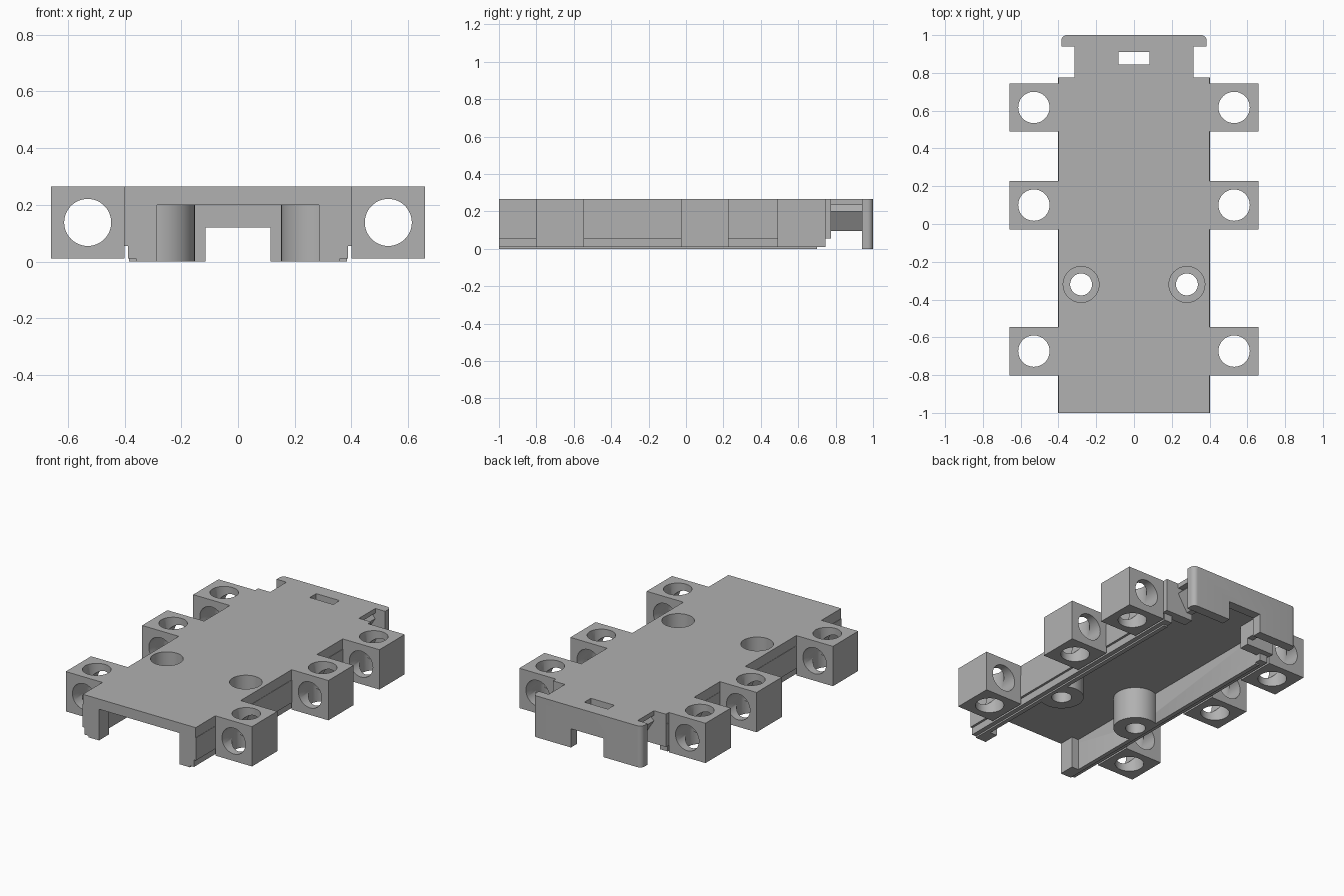
import bpy, bmesh, math
from mathutils import Vector, Matrix

cube = bpy.data.objects.get("Cube")
if cube:
    bpy.data.objects.remove(cube, do_unlink=True)

grey = bpy.data.materials.new("mid_grey")
grey.use_nodes = True
grey.diffuse_color = (0.44, 0.44, 0.44, 1)
grey.node_tree.nodes["Principled BSDF"].inputs["Base Color"].default_value = (0.44, 0.44, 0.44, 1)


def make(name, bm):
    bmesh.ops.recalc_face_normals(bm, faces=bm.faces)
    mesh = bpy.data.meshes.new(name)
    bm.to_mesh(mesh)
    bm.free()
    mesh.materials.append(grey)
    ob = bpy.data.objects.new(name, mesh)
    bpy.context.collection.objects.link(ob)
    return ob


def box(name, x, y, z):
    bm = bmesh.new()
    bmesh.ops.create_cube(bm, size=1)
    for v in bm.verts:
        v.co = Vector([(r[0] + r[1]) / 2 + c * (r[1] - r[0]) for c, r in zip(v.co, (x, y, z))])
    return make(name, bm)


def cylinder(name, centre, radius, depth, axis="Z"):
    bm = bmesh.new()
    turn = Matrix.Rotation(math.pi / 2, 4, "X") if axis == "Y" else Matrix()
    bmesh.ops.create_cone(bm, cap_ends=True, segments=48, radius1=radius, radius2=radius,
                          depth=depth, matrix=Matrix.Translation(centre) @ turn)
    return make(name, bm)


def prism(name, points, offset):
    bm = bmesh.new()
    face = bm.faces.new([bm.verts.new(p) for p in points])
    new = bmesh.ops.extrude_face_region(bm, geom=[face])["geom"]
    bmesh.ops.translate(bm, vec=offset, verts=[v for v in new if isinstance(v, bmesh.types.BMVert)])
    return make(name, bm)


def cut(ob, cutters):
    """Subtract the cutters, bake the result and discard them."""
    for c in cutters:
        c.hide_render = True
        mod = ob.modifiers.new("cut", "BOOLEAN")
        mod.operation, mod.solver, mod.object = "DIFFERENCE", "EXACT", c
    bpy.context.view_layer.update()
    graph = bpy.context.evaluated_depsgraph_get()
    baked = bpy.data.meshes.new_from_object(ob.evaluated_get(graph))
    ob.modifiers.clear()
    ob.data = baked
    for c in cutters:
        bpy.data.objects.remove(c, do_unlink=True)
    return ob


def smooth(ob):
    bpy.ops.object.select_all(action="DESELECT")
    ob.select_set(True)
    bpy.context.view_layer.objects.active = ob
    bpy.ops.object.shade_smooth_by_angle(angle=math.radians(30))


TOP, CEIL = 0.265, 0.2
BOSS_X, BOSS_Y = 0.28, -0.32


def screw_cutters(side):
    return [cylinder("bore", (side * BOSS_X, BOSS_Y, 0.27), 0.095, 0.4),
            cylinder("screw_hole", (side * BOSS_X, BOSS_Y, 0.1), 0.058, 0.6)]


# Top plate with countersunk screw holes, and its narrow neck with a slot
plate = box("top_plate", (-0.4, 0.4), (-1, 0.775), (CEIL, TOP))
smooth(cut(plate, screw_cutters(1) + screw_cutters(-1)))
neck = box("neck_plate", (-0.315, 0.315), (0.775, 0.94), (CEIL, TOP))
undercuts = [prism("undercut", [(s * 0.35, 0.775, 0.235), (s * 0.28, 0.775, 0.235),
                                (s * 0.315, 0.775, CEIL), (s * 0.35, 0.775, CEIL)], (0, 0.165, 0))
             for s in (-1, 1)]
cut(neck, undercuts + [box("slot", (-0.083, 0.083), (0.845, 0.91), (0.1, 0.4))])

# Rear end flange with rounded outer corners and a central notch
r = 0.03
arc = [(0.385 - r + r * math.cos(a), 1 - r + r * math.sin(a), 0)
       for a in [math.pi / 2 * i / 8 for i in range(9)]]
outline = [(0.385, 0.94, 0)] + arc + [(-x, y, z) for x, y, z in reversed(arc)] + [(-0.385, 0.94, 0)]
flange = prism("rear_flange", outline, (0, 0, TOP))
smooth(cut(flange, [box("notch", (-0.115, 0.115), (0.9, 1.1), (-0.1, 0.12))]))


def span(side, a, b):
    return tuple(sorted((side * a, side * b)))


for side, label in ((1, "left"), (-1, "right")):
    # Stepped side wall: inner x, outer x, rear end, bottom and top
    for part, x0, x1, y1, z0, z1 in (("wall", 0.333, 0.402, 0.775, 0.055, CEIL),
                                     ("wall_lip", 0.333, 0.388, 0.74, 0.01, 0.055),
                                     ("wall_foot", 0.333, 0.36, 0.7, 0, 0.01)):
        wall = box(f"{label}_{part}", span(side, x0, x1), (-1, y1), (z0, z1))
        smooth(cut(wall, screw_cutters(side)))

    # Hollow screw boss, trimmed where it meets the wall
    boss = cylinder(f"{label}_screw_boss", (side * BOSS_X, BOSS_Y, CEIL / 2), 0.128, CEIL)
    trim = box("trim", span(side, 0.36, 0.6), (-0.6, 0), (-0.1, 0.4))
    smooth(cut(boss, screw_cutters(side) + [trim]))

    # Front post and rear corner return inside the wall
    box(f"{label}_front_post", span(side, 0.285, 0.333), (-1, -0.9), (0, CEIL))
    box(f"{label}_rear_return", span(side, 0.21, 0.333), (0.71, 0.775), (0.055, CEIL))

    # Sloping snap wedge below the neck
    prism(f"{label}_snap_wedge", [(side * 0.315, 0.775, CEIL), (side * 0.25, 0.775, 0.095),
                                  (side * 0.21, 0.775, 0.095), (side * 0.21, 0.775, CEIL)],
          (0, 0.165, 0))

    # Side blocks bored vertically and lengthwise
    for y, place in ((0.617, "rear"), (0.1, "middle"), (-0.673, "front")):
        block = box(f"{label}_{place}_block", span(side, 0.4, 0.66),
                    (y - 0.128, y + 0.128), (0.01, TOP))
        centre = (side * 0.53, y, 0.138)
        smooth(cut(block, [cylinder("bore_z", centre, 0.083, 0.6),
                           cylinder("bore_y", centre, 0.083, 0.6, "Y")]))
